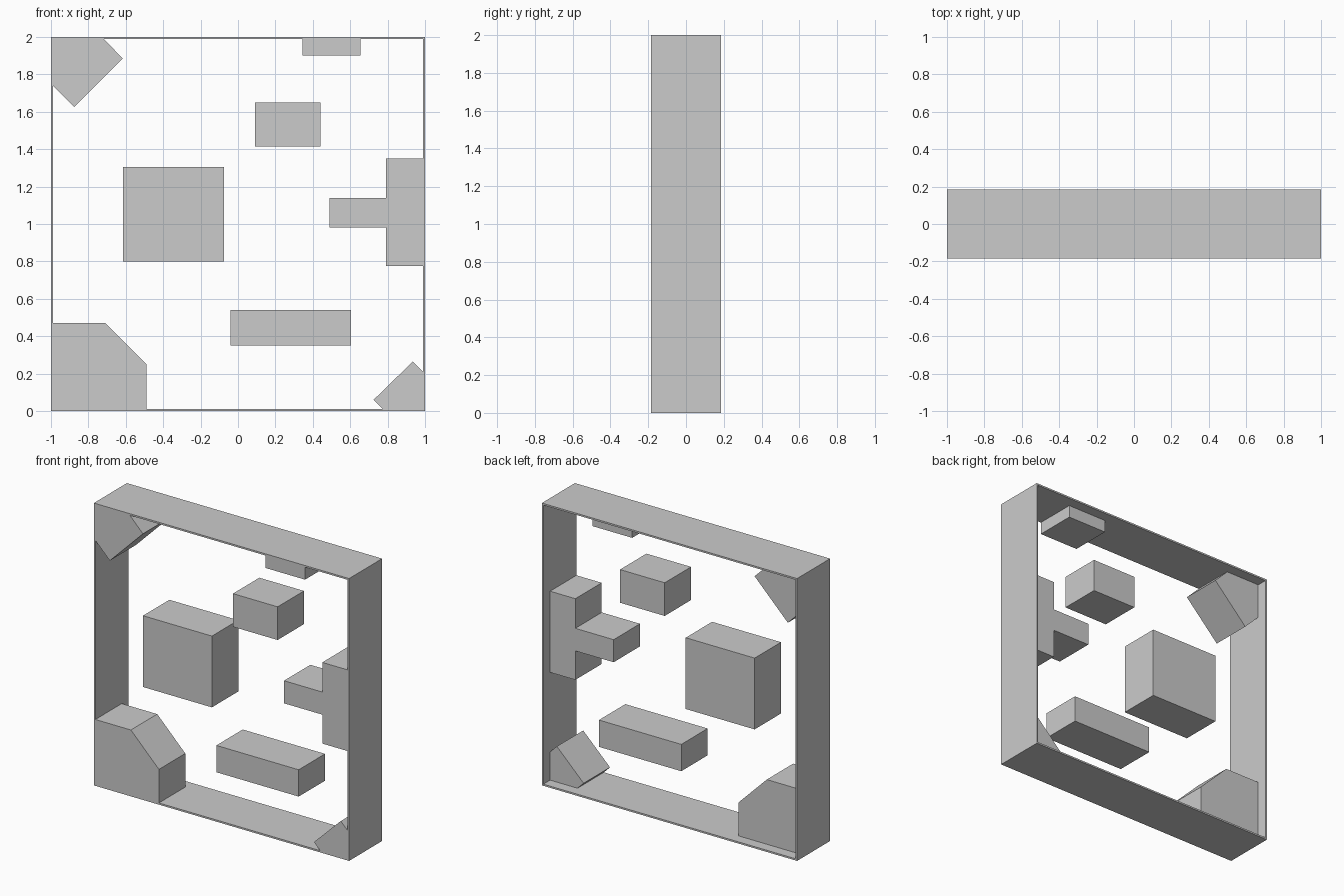
import bpy
import bmesh

cube = bpy.data.objects.get("Cube")
if cube:
    bpy.data.objects.remove(cube, do_unlink=True)

FRONT, BACK = -0.185, 0.185   # frame depth
BLOCK_BACK = 0.11             # blocks stop short of the frame's back
IN = 0.988                    # inner half width of the frame
LOW, HIGH = 0.012, 1.988      # inner floor and ceiling

grey = bpy.data.materials.new("plain grey")
grey.use_nodes = True
colour = (0.6, 0.6, 0.6, 1)
grey.diffuse_color = colour
grey.node_tree.nodes["Principled BSDF"].inputs["Base Color"].default_value = colour


def finish(name, bm):
    bmesh.ops.recalc_face_normals(bm, faces=bm.faces)
    mesh = bpy.data.meshes.new(name)
    bm.to_mesh(mesh)
    bm.free()
    mesh.materials.append(grey)
    bpy.context.collection.objects.link(bpy.data.objects.new(name, mesh))


def prism(name, outline):
    """Extrude an x-z outline from the front to the blocks' back."""
    bm = bmesh.new()
    face = bm.faces.new([bm.verts.new((x, FRONT, z)) for x, z in outline])
    moved = bmesh.ops.extrude_face_region(bm, geom=[face], use_keep_orig=True)["geom"]
    verts = [v for v in moved if isinstance(v, bmesh.types.BMVert)]
    bmesh.ops.translate(bm, verts=verts, vec=(0, BLOCK_BACK - FRONT, 0))
    finish(name, bm)


def block(name, x0, x1, z0, z1):
    prism(name, [(x0, z0), (x1, z0), (x1, z1), (x0, z1)])


# Thin square frame, open at front and back
bm = bmesh.new()
rings = []
for y, half, z0, z1 in ((FRONT, 1, 0, 2), (BACK, 1, 0, 2),
                        (BACK, IN, LOW, HIGH), (FRONT, IN, LOW, HIGH)):
    rings.append([bm.verts.new((x, y, z)) for x, z in
                  ((-half, z0), (half, z0), (half, z1), (-half, z1))])
for a, b in zip(rings, rings[1:] + rings[:1]):
    for i in range(4):
        j = (i + 1) % 4
        bm.faces.new((a[i], a[j], b[j], b[i]))
finish("outer_frame", bm)

# Free-standing blocks
block("large_block", -0.615, -0.075, 0.8, 1.305)
block("small_block", 0.09, 0.44, 1.415, 1.65)
block("long_block", -0.04, 0.605, 0.35, 0.54)

# Blocks against the walls
block("ceiling_block", 0.345, 0.655, 1.9, HIGH)
prism("wall_tee", [(IN, 0.775), (IN, 1.35), (0.79, 1.35), (0.79, 1.14),
                   (0.49, 1.14), (0.49, 0.98), (0.79, 0.98), (0.79, 0.775)])

# Corner pieces
prism("chamfered_corner", [(-IN, LOW), (-0.49, LOW), (-0.49, 0.25),
                           (-0.71, 0.47), (-IN, 0.47)])
prism("upper_tilted_corner", [(-IN, HIGH), (-0.718, HIGH), (-0.615, 1.885),
                              (-0.875, 1.625), (-IN, 1.738)])
prism("lower_tilted_corner", [(IN, LOW), (0.773, LOW), (0.725, 0.06),
                              (0.935, 0.265), (IN, 0.212)])
